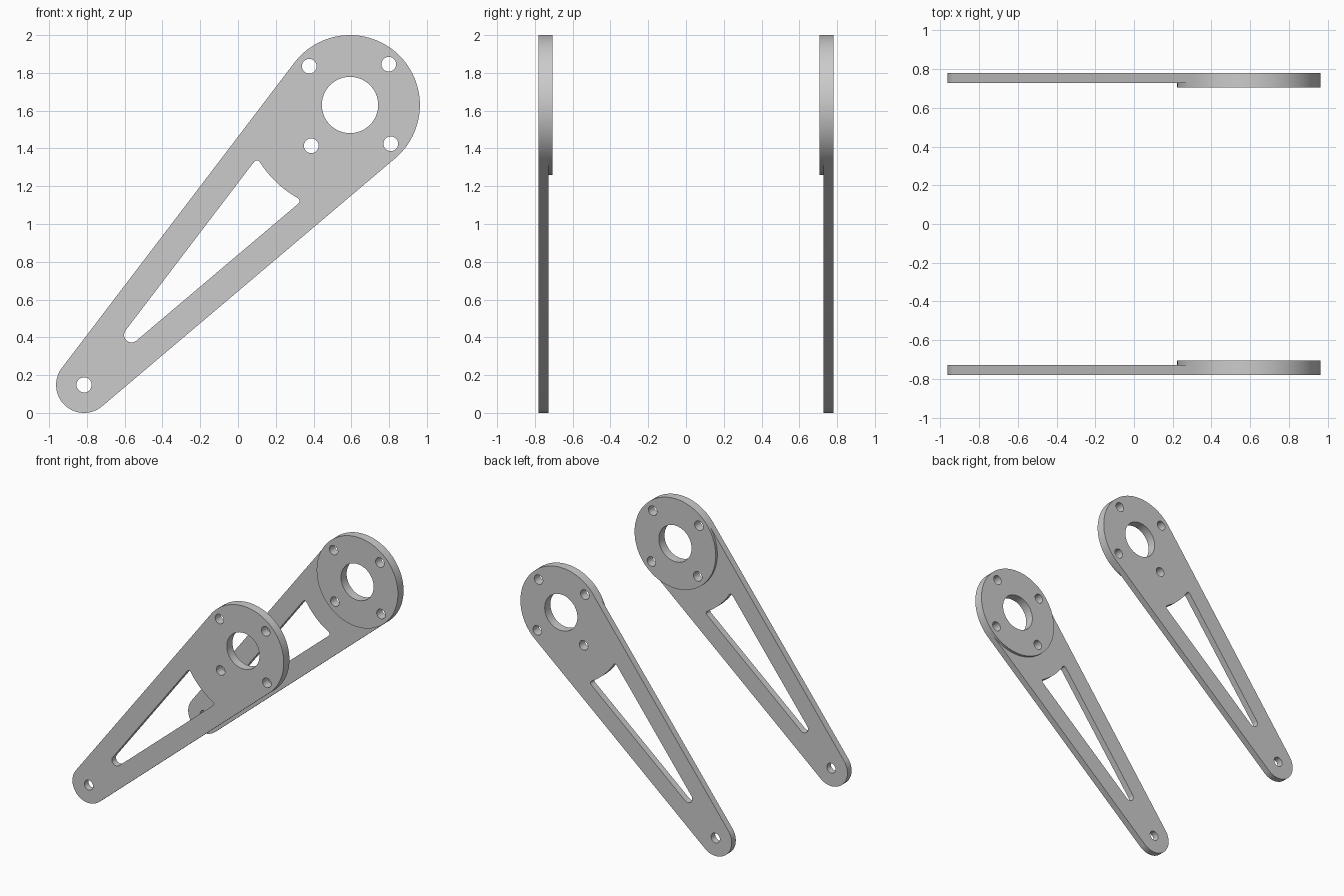
import bpy, bmesh
from math import sin, cos, asin, atan2, hypot, radians, pi, sqrt
from mathutils import Vector

if "Cube" in bpy.data.objects:
    bpy.data.objects.remove(bpy.data.objects["Cube"])

# Arm layout in the front plane: small pivot end, large hub end
SMALL, BIG = Vector((-0.815, 0.148)), Vector((0.593, 1.63))
R_SMALL, R_BIG = 0.148, 0.37
AXIS = BIG - SMALL
LENGTH, TILT = AXIS.length, atan2(AXIS.y, AXIS.x)
TAPER = asin((R_BIG - R_SMALL) / LENGTH)
OUTER, INNER, BOSS = 0.78, 0.727, 0.706     # distances from the mid plane


def arc(centre, r, a0, a1, n):
    return [Vector((centre + r * cos(a0 + (a1 - a0) * i / n),
                    r * sin(a0 + (a1 - a0) * i / n))) for i in range(n + 1)]


def hole(u, v, r, n=32):
    return [Vector((u + r * cos(2 * pi * i / n), v + r * sin(2 * pi * i / n)))
            for i in range(n)]


def round_corner(a, corner, b, n=6):
    return [a * (1 - t) ** 2 + corner * 2 * t * (1 - t) + b * t * t
            for t in (i / n for i in range(n + 1))]


def window_loop():
    """Tapered window: round tip, concave hub end with rounded corners."""
    tip_u, r_arc = 0.365, 0.565
    tip = arc(tip_u, tip_u * sin(TAPER), pi / 2 + TAPER, 3 * pi / 2 - TAPER, 12)
    k = LENGTH * cos(TAPER)
    t = k - sqrt(k * k - LENGTH ** 2 + r_arc ** 2)
    ray = Vector((cos(TAPER), -sin(TAPER)))
    low = ray * t
    half = atan2(-low.y, LENGTH - low.x)
    end = arc(LENGTH, r_arc, pi + half - 0.06, pi - half + 0.06, 20)
    corner_low = round_corner(ray * (t - 0.035), low, end[0])
    corner_high = [Vector((p.x, -p.y)) for p in reversed(corner_low)]
    return tip + corner_low + end[1:-1] + corner_high


# Profile loops in arm coordinates (u along the arm, v across it)
T0, T1 = pi / 2 + TAPER, 3 * pi / 2 - TAPER
small_end = arc(0, R_SMALL, T0, T1, 40)
hub_outer = arc(LENGTH, R_BIG, -T0, T0, 72)
hub_inner = arc(LENGTH, R_BIG, T0, T1, 48)
outline = small_end + hub_outer
arm_area = small_end + hub_inner[::-1]
hub_circle = hub_outer + hub_inner[1:-1]
window = window_loop()
pivot_hole = hole(0, 0, 0.04)
hub_holes = [hole(LENGTH, 0, 0.149, 64)]
for i in range(4):
    a = i * pi / 2
    hub_holes.append(hole(LENGTH + 0.298 * cos(a), 0.298 * sin(a), 0.039))


def build_arm(name, side):
    bm = bmesh.new()

    def place(p, depth):
        return bm.verts.new((SMALL.x + p.x * cos(TILT) - p.y * sin(TILT), side * depth,
                             SMALL.y + p.x * sin(TILT) + p.y * cos(TILT)))

    def cap(loops, depth):
        edges = []
        for loop in loops:
            vs = [place(p, depth) for p in loop]
            edges += [bm.edges.new((vs[i - 1], vs[i])) for i in range(len(vs))]
        bmesh.ops.triangle_fill(bm, use_beauty=True, edges=edges, normal=(0, 1, 0))

    def wall(loop, d0, d1):
        a, b = [place(p, d0) for p in loop], [place(p, d1) for p in loop]
        for i in range(len(loop)):
            bm.faces.new((a[i - 1], a[i], b[i], b[i - 1]))

    # Flat faces: outside, stepped arm, raised hub
    cap([outline, window, pivot_hole] + hub_holes, OUTER)
    cap([arm_area, window, pivot_hole], INNER)
    cap([hub_circle] + hub_holes, BOSS)
    # Rims and hole walls
    for loop in (outline, window, pivot_hole):
        wall(loop, OUTER, INNER)
    wall(hub_circle, INNER, BOSS)
    for loop in hub_holes:
        wall(loop, OUTER, BOSS)

    bmesh.ops.remove_doubles(bm, verts=bm.verts, dist=1e-5)
    bmesh.ops.recalc_face_normals(bm, faces=bm.faces)
    mesh = bpy.data.meshes.new(name)
    bm.to_mesh(mesh)
    bm.free()
    obj = bpy.data.objects.new(name, mesh)
    bpy.context.collection.objects.link(obj)
    bpy.ops.object.select_all(action='DESELECT')
    obj.select_set(True)
    bpy.context.view_layer.objects.active = obj
    bpy.ops.object.shade_smooth_by_angle(angle=radians(30))


# Mirrored pair of arms, raised hubs facing each other
build_arm("front_arm", -1)
build_arm("back_arm", 1)
